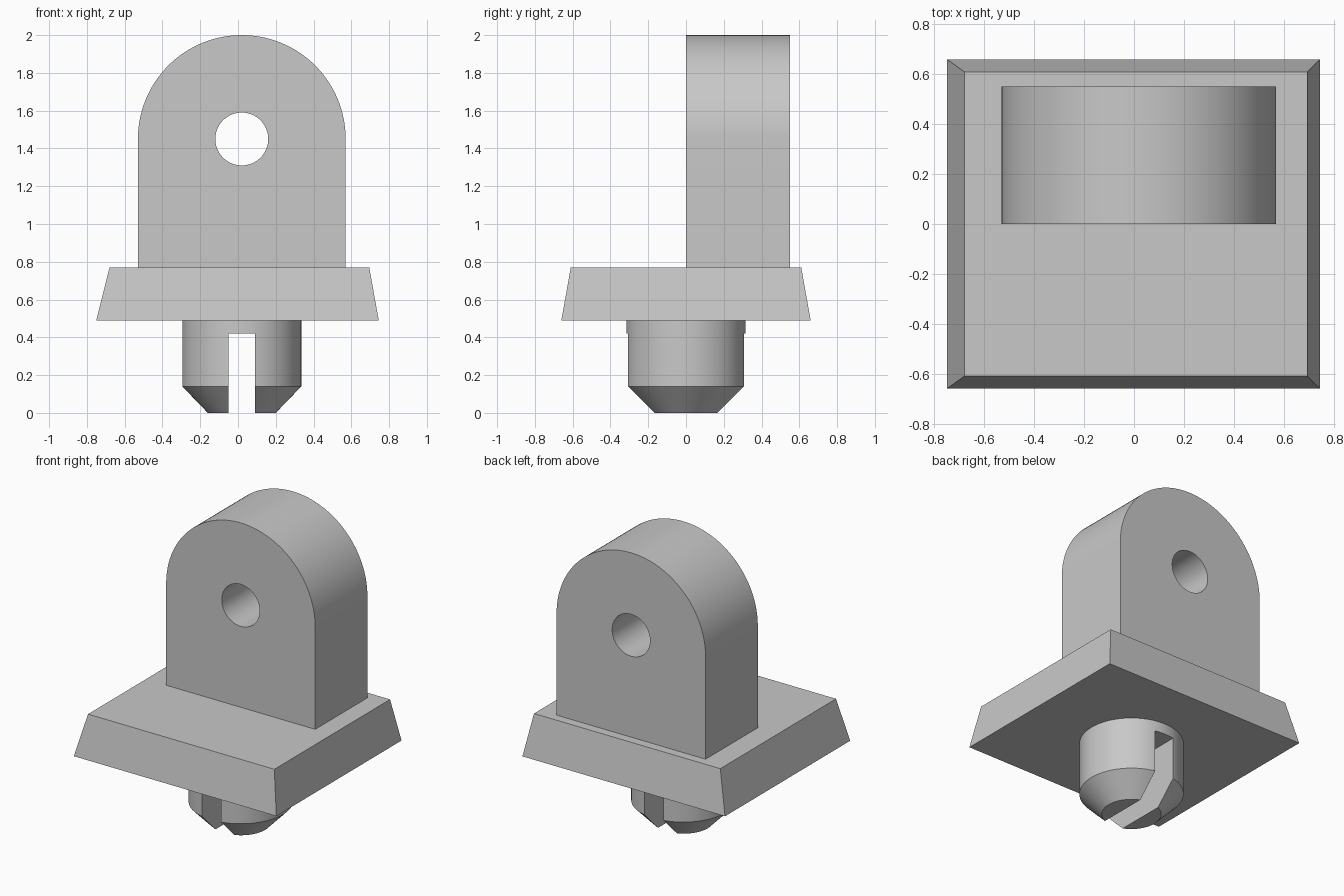
import bpy
import bmesh
from math import cos, sin, pi, radians

if "Cube" in bpy.data.objects:
    bpy.data.objects.remove(bpy.data.objects["Cube"], do_unlink=True)

CENTRE_X = 0.02   # shared axis of lug, hole and peg
SIDES = 64

grey = bpy.data.materials.new("plain grey")
grey.use_nodes = True
grey.diffuse_color = (0.58, 0.58, 0.58, 1)
grey.node_tree.nodes["Principled BSDF"].inputs["Base Color"].default_value = grey.diffuse_color


def loft(name, rings):
    """Closed solid through rings of equal point count, capped at both ends."""
    bm = bmesh.new()
    loops = [[bm.verts.new(p) for p in ring] for ring in rings]
    n = len(loops[0])
    for low, high in zip(loops, loops[1:]):
        for i in range(n):
            j = (i + 1) % n
            bm.faces.new((low[i], low[j], high[j], high[i]))
    bm.faces.new(loops[0][::-1])
    bm.faces.new(loops[-1])
    bmesh.ops.recalc_face_normals(bm, faces=bm.faces)
    mesh = bpy.data.meshes.new(name)
    bm.to_mesh(mesh)
    bm.free()
    mesh.materials.append(grey)
    obj = bpy.data.objects.new(name, mesh)
    bpy.context.collection.objects.link(obj)
    return obj


def rectangle(x0, x1, y0, y1, z):
    return [(x0, y0, z), (x1, y0, z), (x1, y1, z), (x0, y1, z)]


def arc(radius, turn, count):
    return [(radius * cos(turn * i / count), radius * sin(turn * i / count))
            for i in range(count + 1)]


def activate(obj):
    bpy.ops.object.select_all(action='DESELECT')
    obj.select_set(True)
    bpy.context.view_layer.objects.active = obj


def cut(obj, cutter):
    cutter.hide_render = True
    mod = obj.modifiers.new("cut", 'BOOLEAN')
    mod.operation = 'DIFFERENCE'
    mod.solver = 'EXACT'
    mod.object = cutter
    activate(obj)
    bpy.ops.object.modifier_apply(modifier=mod.name)
    bpy.data.objects.remove(cutter, do_unlink=True)


# Tapered base plate
loft("base_plate", [rectangle(-0.75, 0.745, -0.66, 0.66, 0.49),
                    rectangle(-0.68, 0.695, -0.61, 0.61, 0.77)])

# Round-topped lug with a pin hole
LUG_Z, LUG_R = 1.45, 0.55
outline = arc(LUG_R, pi, SIDES) + [(-LUG_R, 0.77 - LUG_Z), (LUG_R, 0.77 - LUG_Z)]
lug = loft("lug", [[(CENTRE_X + x, y, LUG_Z + z) for x, z in outline]
                   for y in (0, 0.55)])
hole = arc(0.14, 2 * pi, SIDES)[:-1]
cut(lug, loft("pin_hole", [[(CENTRE_X + x, y, LUG_Z + z) for x, z in hole]
                           for y in (-0.2, 0.8)]))

# Chamfered peg split by a slot
peg = loft("split_peg", [[(CENTRE_X + x, y, z) for x, y in arc(r, 2 * pi, SIDES)[:-1]]
                         for r, z in ((0.18, 0), (0.315, 0.14), (0.315, 0.49))])
cut(peg, loft("peg_slot", [rectangle(-0.05, 0.09, -0.5, 0.5, z) for z in (-0.1, 0.42)]))

# Smooth the curved walls, keep the edges sharp
for part in (lug, peg):
    activate(part)
    bpy.ops.object.shade_smooth_by_angle(angle=radians(30))
